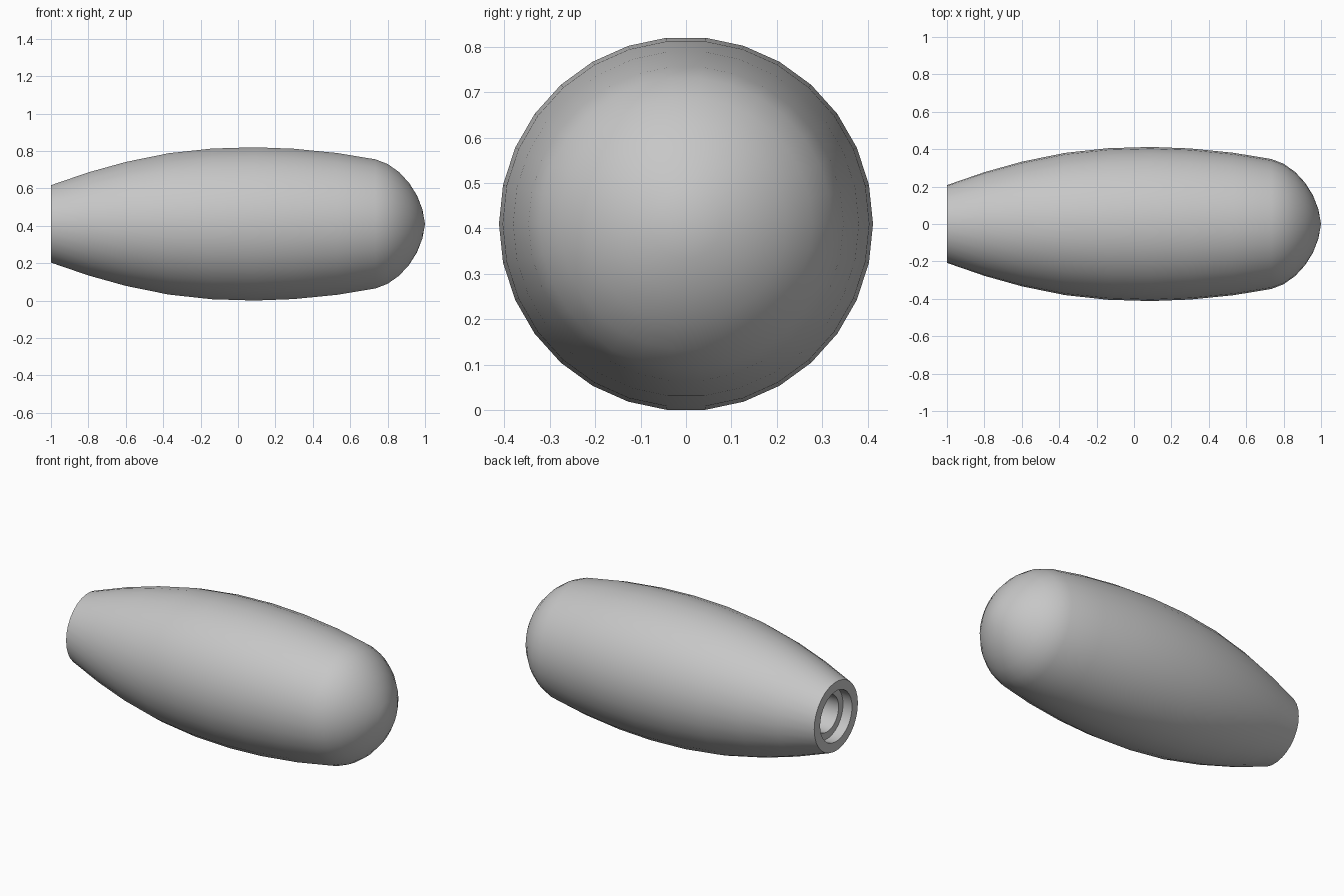
import bpy, bmesh, math

SIDES = 30
AXIS_Z = 0.41

cube = bpy.data.objects.get("Cube")
if cube:
    bpy.data.objects.remove(cube, do_unlink=True)

# Grey plastic
grey = bpy.data.materials.new("plain_grey")
grey.use_nodes = True
colour = (0.57, 0.57, 0.57, 1)
grey.diffuse_color = colour
grey.node_tree.nodes["Principled BSDF"].inputs["Base Color"].default_value = colour

# Profile as (x, radius): stepped bore, flat end, bulging grip, round nose
bore = [(-0.1, 0), (-0.1, 0.11), (-0.94, 0.11), (-0.94, 0.152), (-1, 0.152)]
grip = [(-1, 0.208), (-0.8, 0.277), (-0.6, 0.333), (-0.37, 0.38), (-0.14, 0.405),
        (0.09, 0.412), (0.3, 0.404), (0.53, 0.381), (0.735, 0.347)]
nose = [(0.8, 0.322), (0.862, 0.278), (0.915, 0.22), (0.957, 0.153),
        (0.986, 0.078), (1, 0)]


def lathe(name, profile):
    """Revolve a closed-on-axis profile around the x direction."""
    bm = bmesh.new()
    rings = []
    for x, r in profile:
        count = SIDES if r else 1
        rings.append([bm.verts.new((x, r * math.cos(math.tau * i / SIDES),
                                    AXIS_Z + r * math.sin(math.tau * i / SIDES)))
                      for i in range(count)])
    for a, b in zip(rings, rings[1:]):
        for i in range(SIDES):
            j = i + 1
            corners = [a[i % len(a)], a[j % len(a)], b[j % len(b)], b[i % len(b)]]
            bm.faces.new(list(dict.fromkeys(corners)))
    bmesh.ops.recalc_face_normals(bm, faces=bm.faces)
    mesh = bpy.data.meshes.new(name)
    bm.to_mesh(mesh)
    bm.free()
    obj = bpy.data.objects.new(name, mesh)
    bpy.context.collection.objects.link(obj)
    obj.data.materials.append(grey)
    return obj


# Handle grip, smooth with crisp edges at the bore
handle = lathe("handle_grip", bore + grip + nose)
bpy.ops.object.select_all(action="DESELECT")
handle.select_set(True)
bpy.context.view_layer.objects.active = handle
bpy.ops.object.shade_smooth_by_angle(angle=math.radians(30))
